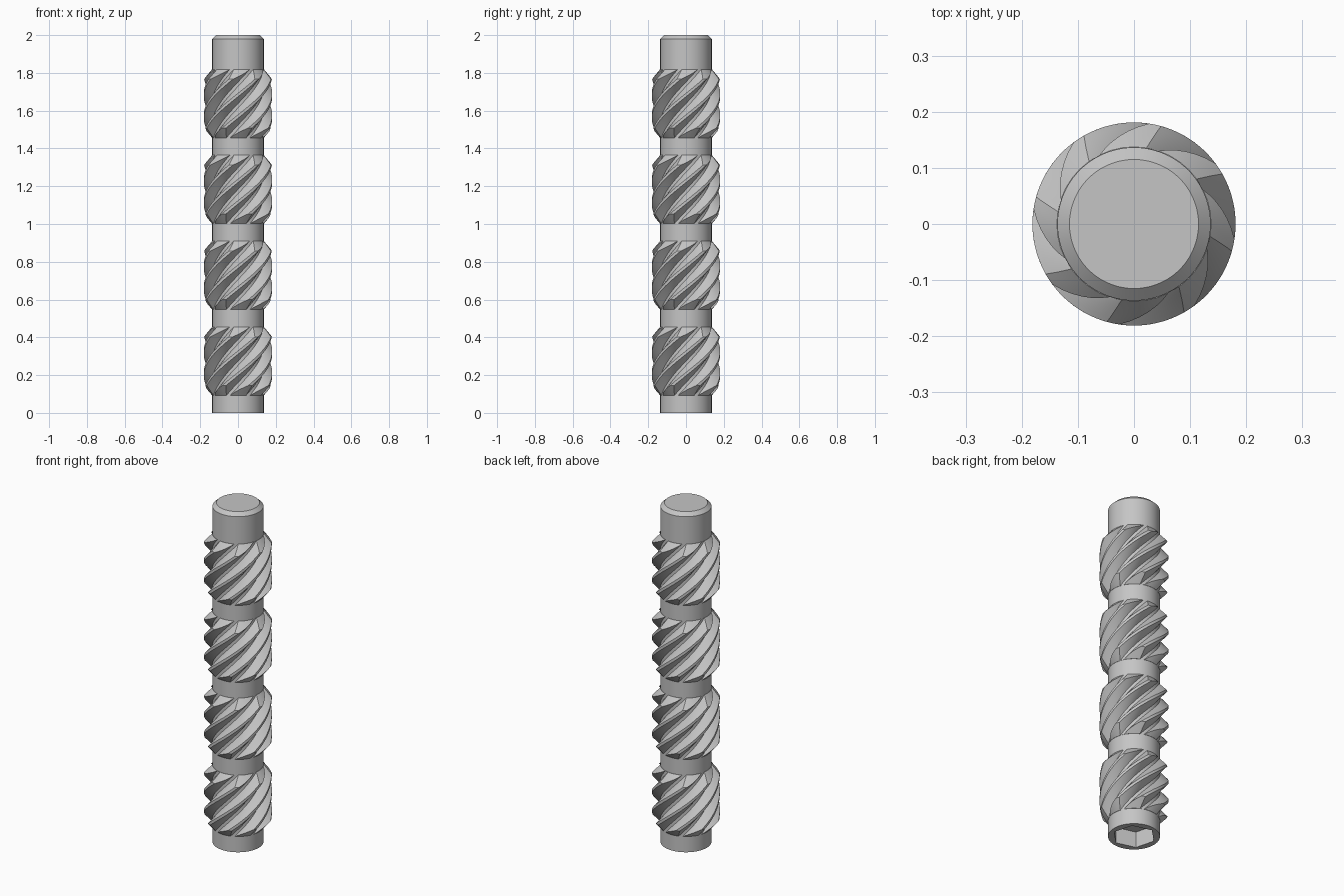
import bpy, bmesh
from math import radians, cos, sin, pi

cube = bpy.data.objects.get("Cube")
if cube:
    bpy.data.objects.remove(cube, do_unlink=True)

steel = bpy.data.materials.new("steel_grey")
steel.use_nodes = True
GREY = (0.56, 0.56, 0.56, 1)
steel.diffuse_color = GREY
steel.node_tree.nodes["Principled BSDF"].inputs["Base Color"].default_value = GREY

SHAFT_R, ROOT_R, TIP_R = 0.1365, 0.137, 0.181
TEETH = 8
PITCH = 2 * pi / TEETH
TWIST = radians(395)        # helix rotation per unit of height
CHAMFER = 0.052


def loft(name, rings):
    """Skin a stack of rings of (radius, angle, z) points and cap both ends."""
    bm = bmesh.new()
    loops = [[bm.verts.new((r * cos(a), r * sin(a), z)) for r, a, z in ring]
             for ring in rings]
    n = len(loops[0])
    for low, high in zip(loops, loops[1:]):
        for i in range(n):
            j = (i + 1) % n
            bm.faces.new((low[i], low[j], high[j], high[i]))
    bm.faces.new(loops[0][::-1])
    bm.faces.new(loops[-1])
    bmesh.ops.recalc_face_normals(bm, faces=bm.faces)
    mesh = bpy.data.meshes.new(name)
    bm.to_mesh(mesh)
    bm.free()
    mesh.materials.append(steel)
    obj = bpy.data.objects.new(name, mesh)
    bpy.context.collection.objects.link(obj)
    bpy.ops.object.select_all(action='DESELECT')
    obj.select_set(True)
    bpy.context.view_layer.objects.active = obj
    bpy.ops.object.shade_smooth_by_angle(angle=radians(28))
    return obj


# Shaft: round bar, chamfered on top, with a hexagonal socket in its lower end
SEGMENTS = 72
START = radians(-15)


def circle(radius, z):
    return [(radius, START + 2 * pi * i / SEGMENTS, z) for i in range(SEGMENTS)]


def hexagon(corner, z):
    apothem = corner * cos(pi / 6)
    return [(apothem / cos((i % 12) * 2 * pi / SEGMENTS - pi / 6), a, z)
            for i, (_, a, z) in enumerate(circle(corner, z))]


loft("shaft", [hexagon(0.115, 0.15), hexagon(0.115, 0), circle(SHAFT_R, 0),
               circle(SHAFT_R, 1.98), circle(0.115, 2)])


# Helical gears: pointed teeth whose ends are cut by a cone
def tooth_width(r):
    t = (r - ROOT_R) / (TIP_R - ROOT_R)
    return radians(7 + 29 * (1 - t ** 1.05))


def gear_ring(z, outer, turn):
    flank = [ROOT_R + (outer - ROOT_R) * k / 5 for k in range(6)]
    ring = []
    for tooth in range(TEETH):
        mid = turn + tooth * PITCH
        ring += [(r, mid - tooth_width(r) / 2, z) for r in flank]
        land = tooth_width(outer)
        ring += [(outer, mid + land * (k / 4 - 0.5), z) for k in range(1, 4)]
        ring += [(r, mid + tooth_width(r) / 2, z) for r in reversed(flank)]
        gap = PITCH - tooth_width(ROOT_R)
        ring += [(ROOT_R, mid + tooth_width(ROOT_R) / 2 + gap * k / 3, z)
                 for k in (1, 2)]
    return ring


def helical_gear(name, bottom, top):
    height = top - bottom
    steps = [CHAMFER * k / 6 for k in range(6)]
    levels = steps + [CHAMFER + (height - 2 * CHAMFER) * k / 32 for k in range(33)]
    levels += [height - s for s in reversed(steps)]
    rings = []
    for h in levels:
        cone = min(1, min(h, height - h) / CHAMFER)
        outer = ROOT_R + 0.0005 + (TIP_R - ROOT_R - 0.0005) * cone
        turn = radians(33) + TWIST * (h - height + CHAMFER)
        rings.append(gear_ring(bottom + h, outer, turn))
    return loft(name, rings)


for i in range(4):
    base = 0.093 + 0.4545 * i
    helical_gear(f"helical_gear_{i + 1}", base, base + 0.362)
